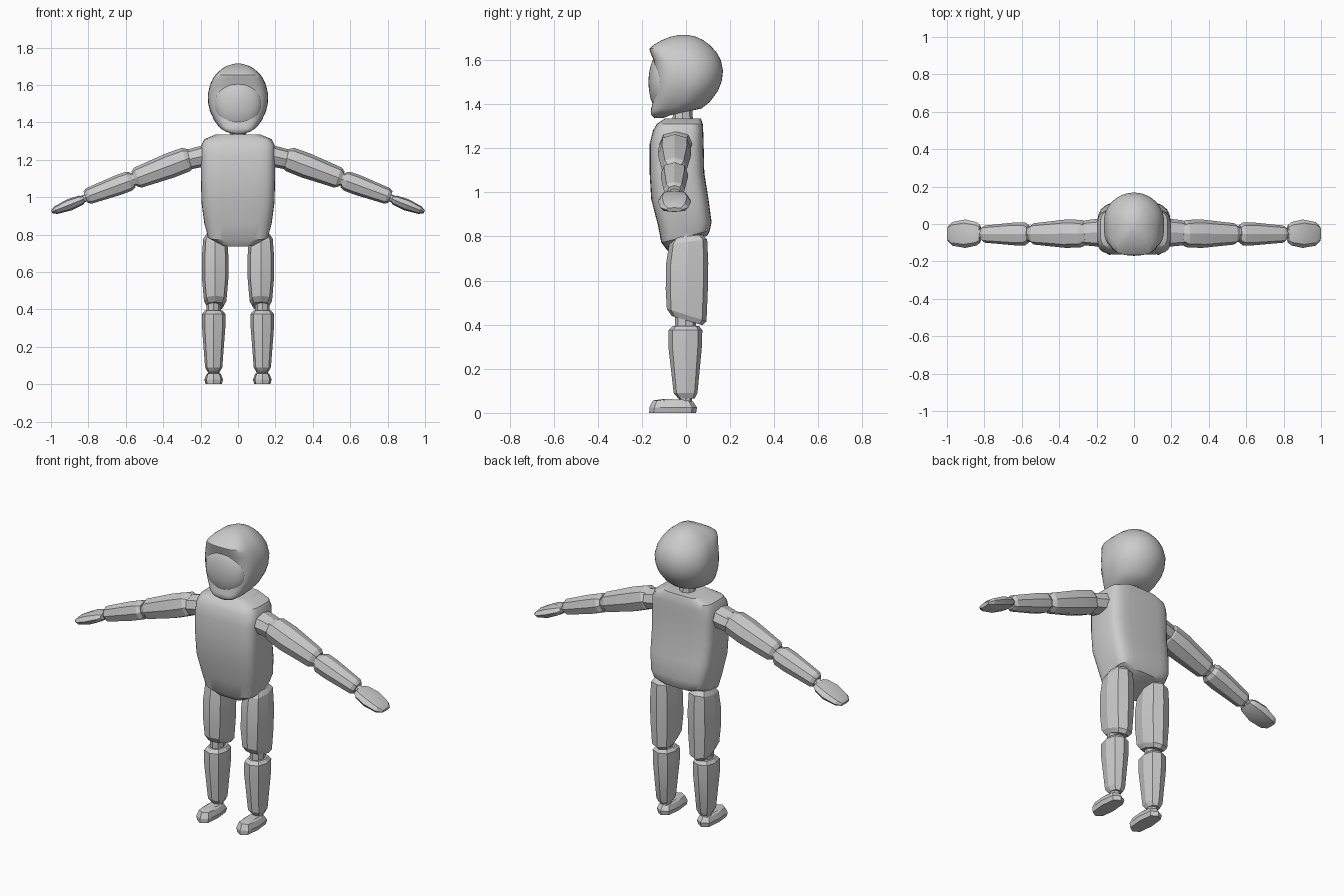
import bpy, bmesh, math
from mathutils import Matrix, Vector

grey = bpy.data.materials.new("light grey")
grey.diffuse_color = (0.6, 0.6, 0.6, 1)


def finish(name, bm, mirror=False, smooth=20):
    bmesh.ops.recalc_face_normals(bm, faces=bm.faces)
    me = bpy.data.meshes.new(name)
    bm.to_mesh(me)
    bm.free()
    me.materials.append(grey)
    ob = bpy.data.objects.new(name, me)
    bpy.context.collection.objects.link(ob)
    bpy.ops.object.select_all(action='DESELECT')
    ob.select_set(True)
    bpy.context.view_layer.objects.active = ob
    bpy.ops.object.shade_smooth_by_angle(angle=math.radians(smooth))
    if mirror:
        ob.modifiers.new("mirror", 'MIRROR').use_clip = False
    return ob


def loft(name, rings, sides=8, front=2.0, back=2.0, at=Matrix(), mirror=False, smooth=20):
    """Rings are (z, half width, y front, y back[, slope of z along y])."""
    bm = bmesh.new()
    loops = []
    for z, hw, yf, yb, *tilt in rings:
        yc, hy = (yf + yb) / 2, (yb - yf) / 2
        loop = []
        for i in range(sides):
            a = 2 * math.pi * i / sides
            c, s = math.cos(a), math.sin(a)
            e = 2 / (back if s > 0 else front)
            x = hw * math.copysign(abs(c) ** e, c)
            y = yc + hy * math.copysign(abs(s) ** e, s)
            loop.append(bm.verts.new(at @ Vector((x, y, z + (tilt[0] * y if tilt else 0)))))
        loops.append(loop)
    for a, b in zip(loops, loops[1:]):
        for i in range(sides):
            j = (i + 1) % sides
            bm.faces.new((a[i], a[j], b[j], b[i]))
    bm.faces.new(loops[0])
    bm.faces.new(loops[-1])
    return finish(name, bm, mirror, smooth)


def arm_part(name, p, q, rings):
    """Lofts along the line p-q in the xz plane; ring heights are distances from p."""
    th = math.atan2(q[0] - p[0], q[1] - p[1])
    at = Matrix.Translation((p[0], -0.05, p[1])) @ Matrix.Rotation(th, 4, 'Y')
    loft(name, rings, at=at, mirror=True, front=2.4, back=2.4)


# Head: hood with a brim and chin, round at the back
loft("head", [
    (1.338, .03, -.145, -.10), (1.35, .065, -.157, -.07), (1.365, .09, -.160, 0),
    (1.38, .105, -.158, .07), (1.41, .127, -.150, .108), (1.46, .150, -.143, .145),
    (1.50, .159, -.140, .161), (1.55, .161, -.140, .168), (1.60, .150, -.147, .158),
    (1.635, .134, -.162, .138), (1.652, .122, -.166, .123), (1.67, .105, -.145, .105),
    (1.69, .080, -.110, .078), (1.705, .050, -.072, .047), (1.714, .015, -.03, .01)],
    sides=40, front=3.6, back=2, smooth=40)

# Face: bulging plate set in the hood
bm = bmesh.new()
bmesh.ops.create_uvsphere(bm, u_segments=32, v_segments=16, radius=1,
                          matrix=Matrix.Translation((0, -.11, 1.5)) @ Matrix.Diagonal((.126, .06, .137, 1)))
finish("face", bm, smooth=40)

# Neck
loft("neck", [(1.29, .05, -.07, .04), (1.345, .042, -.06, .03), (1.42, .042, -.06, .03)])

# Torso
loft("torso", [
    (.768, .095, -.085, .098, .37), (.80, .162, -.112, .108, .25), (.86, .180, -.128, .116, .05),
    (.97, .195, -.158, .102), (1.09, .198, -.165, .083), (1.22, .198, -.165, .080),
    (1.28, .195, -.150, .078), (1.31, .180, -.132, .076), (1.335, .120, -.095, .068)],
    sides=32, front=4.5, back=4.5, smooth=28)

# Arms
arm_part("shoulder", (.14, 1.23), (.27, 1.2), [
    (0, .058, -.075, .085), (.12, .054, -.065, .07), (.17, .045, -.05, .055)])
arm_part("upper_arm", (.25, 1.212), (.555, 1.097), [
    (0, .048, -.055, .055), (.03, .066, -.074, .072), (.12, .068, -.078, .074),
    (.305, .057, -.06, .054), (.326, .042, -.045, .04)])
arm_part("elbow", (.53, 1.105), (.60, 1.08), [
    (0, .035, -.045, .04), (.075, .035, -.045, .04)])
arm_part("forearm", (.563, 1.093), (.815, 1.0), [
    (0, .042, -.05, .045), (.02, .053, -.064, .058), (.08, .054, -.064, .058),
    (.25, .044, -.05, .042), (.268, .033, -.036, .03)])
arm_part("wrist", (.79, 1.008), (.85, .98), [
    (0, .02, -.025, .025), (.06, .02, -.025, .025)])
arm_part("hand", (.823, .99), (.995, .922), [
    (0, .018, -.05, .045), (.02, .027, -.065, .06), (.085, .032, -.078, .074),
    (.16, .022, -.066, .06), (.186, .01, -.04, .035)])

# Legs
hip = Matrix.Translation((.122, 0, 0))
loft("hip", [(.76, .045, -.06, .07), (.84, .045, -.05, .06)], at=hip, mirror=True)
loft("thigh", [
    (.80, .048, -.055, .075, .12), (.775, .064, -.076, .096, .12), (.68, .071, -.090, .101),
    (.56, .070, -.092, .099), (.445, .060, -.087, .093, -.32), (.42, .046, -.065, .075, -.3)],
    at=hip, mirror=True, front=2.8, back=2.8)
shin = Matrix.Translation((.130, 0, 0))
loft("knee", [(.36, .038, -.05, .045), (.48, .038, -.05, .045)], at=shin, mirror=True)
loft("shin", [
    (.393, .048, -.06, .06), (.375, .062, -.079, .074), (.30, .062, -.08, .072),
    (.09, .046, -.056, .052), (.065, .032, -.035, .04)],
    at=shin, mirror=True, front=2.5, back=2.5)
loft("ankle", [(.04, .03, -.032, .028), (.09, .03, -.032, .028)], at=shin, mirror=True)
loft("foot", [
    (0, .043, -.167, .046), (.025, .050, -.166, .050),
    (.052, .038, -.150, .032, -.03), (.060, .028, -.10, .02, -.03)],
    at=shin, mirror=True, front=3, back=3)
